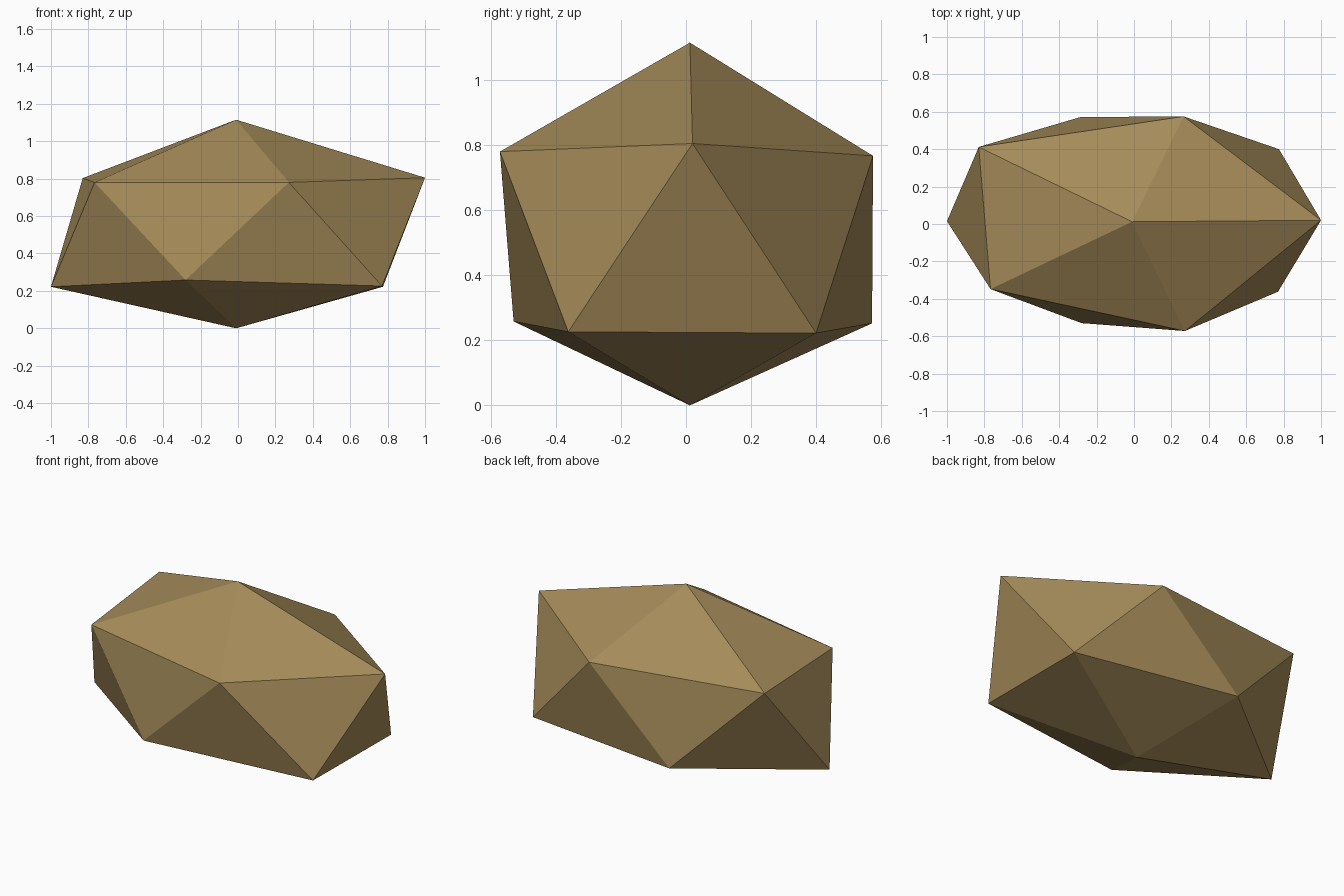
import bpy, bmesh, math
from mathutils import Vector

cube = bpy.data.objects.get("Cube")
if cube:
    bpy.data.objects.remove(cube, do_unlink=True)

# Sandy brown stone
stone = bpy.data.materials.new("sandy_brown")
stone.use_nodes = True
colour = (0.38, 0.26, 0.10, 1)
stone.diffuse_color = colour
bsdf = stone.node_tree.nodes["Principled BSDF"]
bsdf.inputs["Base Color"].default_value = colour
bsdf.inputs["Roughness"].default_value = 0.9

# Corners around the stone, counter-clockwise from +x, alternating upper and lower
ring = [
    (1.0, 0.02, 0.805), (0.775, 0.40, 0.222),
    (0.265, 0.575, 0.767), (-0.285, 0.572, 0.252),
    (-0.83, 0.412, 0.803), (-1.0, 0.015, 0.222),
    (-0.767, -0.348, 0.78), (-0.28, -0.53, 0.258),
    (0.272, -0.572, 0.78), (0.77, -0.362, 0.226),
]
peak, foot = (-0.01, 0.012, 1.115), (-0.01, 0.012, 0)

# Stone: a twenty-sided ball pulled into an uneven, stretched lump
bm = bmesh.new()
bmesh.ops.create_icosphere(bm, subdivisions=1, radius=1)
for v in bm.verts:
    if abs(v.co.z) > 0.9:
        v.co = Vector(peak if v.co.z > 0 else foot)
    else:
        step = round(math.atan2(v.co.y, v.co.x) / math.radians(36)) % 10
        v.co = Vector(ring[step])
bmesh.ops.recalc_face_normals(bm, faces=bm.faces)

mesh = bpy.data.meshes.new("rock")
bm.to_mesh(mesh)
bm.free()
mesh.materials.append(stone)
rock = bpy.data.objects.new("rock", mesh)
bpy.context.collection.objects.link(rock)
